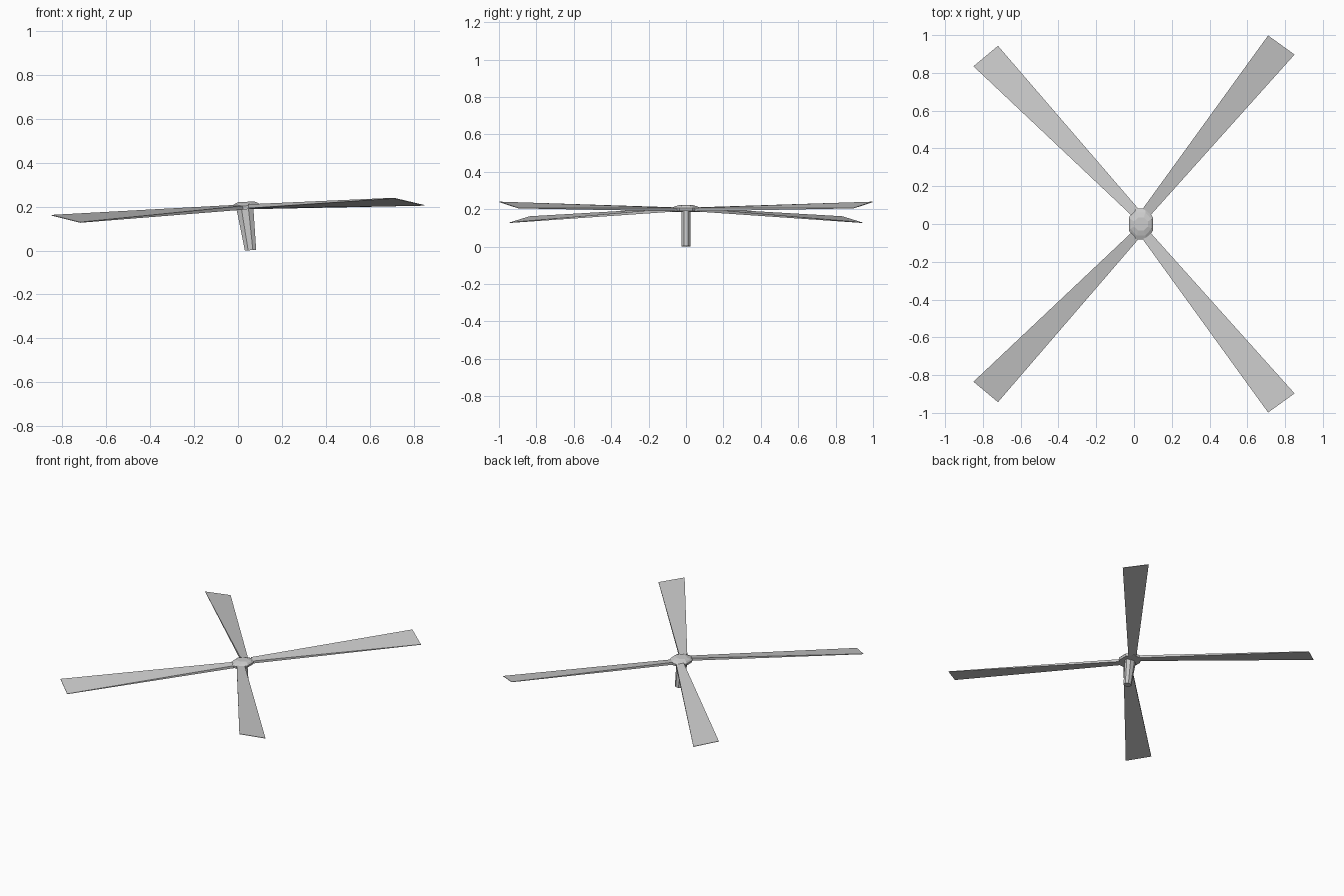
import bpy, math

if "Cube" in bpy.data.objects:
    bpy.data.objects.remove(bpy.data.objects["Cube"])


def make(name, verts, faces):
    me = bpy.data.meshes.new(name)
    me.from_pydata(verts, [], faces)
    me.update()
    ob = bpy.data.objects.new(name, me)
    bpy.context.collection.objects.link(ob)
    return ob


def loft(name, rings):
    # Closed solid through rings with equal point counts
    n = len(rings[0])
    verts = [p for r in rings for p in r]
    faces = [tuple(reversed(range(n))),
             tuple(range((len(rings) - 1) * n, len(rings) * n))]
    for k in range(len(rings) - 1):
        for i in range(n):
            j = (i + 1) % n
            faces.append((k * n + i, k * n + j, (k + 1) * n + j, (k + 1) * n + i))
    return make(name, verts, faces)


TILT = 0.05          # rotor disc rises towards +x
CX = 0.037           # rotor axis


def ellipse(cx, rx, ry, z, n=8, tilt=TILT, phase=0.5):
    pts = []
    for i in range(n):
        a = 2 * math.pi * (i + phase) / n
        x = rx * math.cos(a)
        pts.append((cx + x, ry * math.sin(a), z + tilt * x))
    return pts


# Hub: low faceted disc with a shallow domed cap
loft("rotor_hub", [ellipse(CX, 0.066, 0.088, 0.188),
                   ellipse(CX, 0.070, 0.090, 0.204),
                   ellipse(CX, 0.060, 0.066, 0.214),
                   ellipse(CX, 0.040, 0.036, 0.222)])

# Mast: leaning, tapered shaft
loft("rotor_mast", [ellipse(0.057, 0.028, 0.025, 0.0015),
                    ellipse(0.031, 0.042, 0.025, 0.196)])


# Blades: thick at the root, thin at the tip, pitched and mirrored across y
def blade(name, root, tip, side):
    t_root, t_tip = 0.009, 0.0015
    verts = []
    for pts, t in ((root, t_root), (tip, t_tip)):
        a, b = pts
        for (x, y, z), s in ((a, -1), (b, -1), (b, 1), (a, 1)):
            verts.append((x, y * side, z + s * t))
    ob = loft(name, [verts[:4], verts[4:]])
    if (side < 0) == (root[0][0] > CX):
        ob.data.flip_normals()


for side, word in ((1, "back"), (-1, "front")):
    blade("right_%s_blade" % word,
          ((0.047, 0.082, 0.202), (0.088, 0.047, 0.198)),
          ((0.71, 0.998, 0.239), (0.85, 0.897, 0.206)), side)
    blade("left_%s_blade" % word,
          ((0.022, 0.082, 0.195), (-0.015, 0.047, 0.199)),
          ((-0.72, 0.943, 0.128), (-0.85, 0.835, 0.161)), side)

# Consistent outward normals
import bmesh
for ob in bpy.context.collection.objects:
    bm = bmesh.new()
    bm.from_mesh(ob.data)
    bmesh.ops.recalc_face_normals(bm, faces=bm.faces)
    bm.to_mesh(ob.data)
    bm.free()
